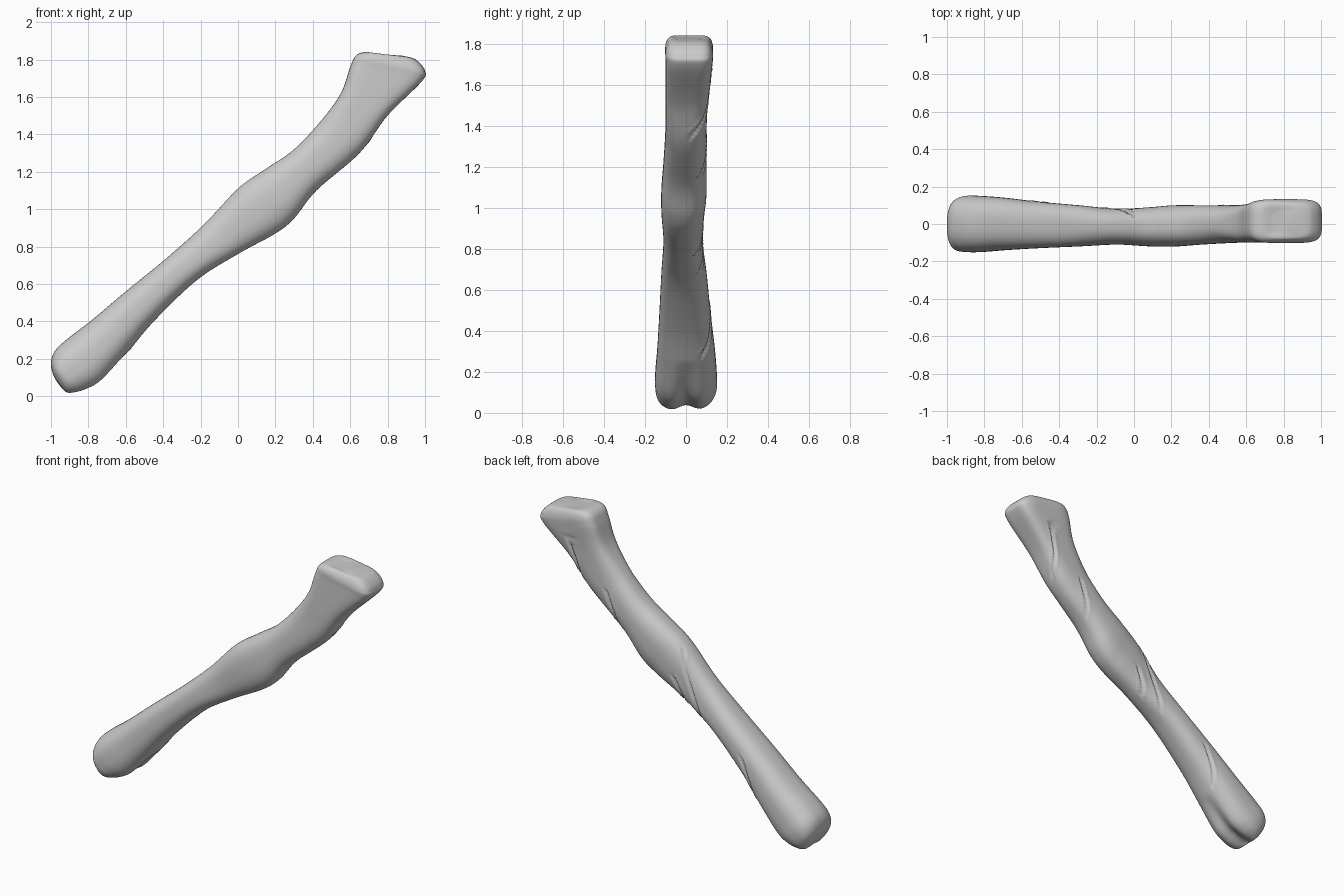
import bpy
import bmesh
from math import cos, sin, pi, exp
from mathutils import Vector
from mathutils.bvhtree import BVHTree
from mathutils.kdtree import KDTree

cube = bpy.data.objects.get("Cube")
if cube:
    bpy.data.objects.remove(cube, do_unlink=True)

AROUND, STEPS = 128, 14

# Cross sections along the bone: upper x, z, lower x, z, front y, back y
SECTIONS = [
    (-.97, .08, -.94, .04, -.03, .03),
    (-.99, .12, -.91, .01, -.1, .09),
    (-1, .18, -.87, .01, -.14, .13),
    (-.98, .24, -.8, .03, -.15, .15),
    (-.92, .3, -.72, .08, -.15, .15),
    (-.79, .4, -.6, .22, -.14, .14),
    (-.6, .56, -.45, .4, -.13, .12),
    (-.38, .74, -.22, .62, -.12, .1),
    (-.18, .92, 0, .76, -.11, .08),
    (0, 1.11, .2, .87, -.12, .09),
    (.14, 1.21, .3, .95, -.12, .1),
    (.3, 1.32, .42, 1.1, -.11, .1),
    (.45, 1.48, .65, 1.3, -.1, .1),
    (.55, 1.62, .8, 1.5, -.1, .11),
    (.6, 1.76, .98, 1.68, -.1, .13),
    (.63, 1.82, 1, 1.74, -.1, .13),
    (.68, 1.84, .95, 1.8, -.08, .11),
    (.74, 1.83, .88, 1.82, -.05, .07),
]

# Start and end of each scratch that winds over the back and under the shaft
SCRATCHES = [
    ((.8, .12, 1.7), (.68, .01, 1.33)),
    ((.52, .1, 1.37), (.44, .05, 1.12)),
    ((0, .03, 1.1), (-.17, .06, .66)),
    ((.04, .09, .92), (-.03, .02, .74)),
    ((-.48, .12, .54), (-.57, .07, .26)),
]


def blend(a, b, c, d, t):
    """Smooth curve through b and c."""
    return b + .5 * t * (c - a + t * (2 * a - 5 * b + 4 * c - d + t * (3 * (b - c) + d - a)))


def signed_power(value, power):
    return abs(value) ** power * (1 if value >= 0 else -1)


def smooth_sections():
    last = len(SECTIONS) - 1
    for i in range(last):
        neighbours = [SECTIONS[min(max(i + k, 0), last)] for k in (-1, 0, 1, 2)]
        for step in range(STEPS):
            yield [blend(*values, step / STEPS) for values in zip(*neighbours)]
    yield SECTIONS[-1]


def ring_points(section):
    upper_x, upper_z, lower_x, lower_z, front, back = section
    upper, lower = Vector((upper_x, 0, upper_z)), Vector((lower_x, 0, lower_z))
    centre, half = (upper + lower) / 2, (upper - lower) / 2
    # The head is squarer than the shaft; the foot has a notch underneath
    squareness = 2.5 + 2 * min(max((upper_z - 1.45) / .3, 0), 1)
    notch = min(.045 * max(0, 1 - lower_z / .25), half.length * .5)
    for k in range(AROUND):
        angle = 2 * pi * k / AROUND
        across = signed_power(cos(angle), 2 / squareness)
        side = signed_power(sin(angle), 2 / squareness)
        y = (front + back) / 2 + (back - front) / 2 * side
        point = centre + half * across + Vector((0, y, 0))
        if across < 0:
            point -= half.normalized() * notch * across * exp(-(y / .05) ** 2)
        yield point


# Bone body lofted through the sections, closed at both ends
bm = bmesh.new()
rings = [[bm.verts.new(point) for point in ring_points(s)] for s in smooth_sections()]
for ring, following in zip(rings, rings[1:]):
    for k in range(AROUND):
        bm.faces.new((ring[k - 1], ring[k], following[k], following[k - 1]))
for ring in (rings[0], rings[-1]):
    pole = bm.verts.new(sum((v.co for v in ring), Vector()) / AROUND)
    for k in range(AROUND):
        bm.faces.new((ring[k - 1], ring[k], pole))
bmesh.ops.recalc_face_normals(bm, faces=bm.faces)
bm.normal_update()

# Lay the scratches on the surface, fading at their ends
surface = BVHTree.FromBMesh(bm)
samples = []
for start, end in SCRATCHES:
    for i in range(81):
        t = i / 80
        bulge = Vector((0, .05 * sin(pi * t), 0))
        point = Vector(start).lerp(Vector(end), t) + bulge
        samples.append((surface.find_nearest(point)[0], min(1, 5 * sin(pi * t))))
nearest = KDTree(len(samples))
for i, (point, strength) in enumerate(samples):
    nearest.insert(point, i)
nearest.balance()

# Carve each scratch as a groove with a slight raised lip
moves = []
for vert in bm.verts:
    point, i, distance = nearest.find(vert.co)
    if distance < .05:
        groove = .013 * exp(-(distance / .007) ** 2)
        lip = .004 * exp(-((distance - .017) / .007) ** 2)
        moves.append((vert, vert.normal * (lip - groove) * samples[i][1]))
for vert, offset in moves:
    vert.co += offset

mesh = bpy.data.meshes.new("bone")
bm.to_mesh(mesh)
bm.free()
for face in mesh.polygons:
    face.use_smooth = True
bone = bpy.data.objects.new("bone", mesh)
bpy.context.collection.objects.link(bone)

# Plain grey material
grey = bpy.data.materials.new("light grey")
grey.use_nodes = True
colour = (.6, .6, .6, 1)
grey.diffuse_color = colour
grey.node_tree.nodes["Principled BSDF"].inputs["Base Color"].default_value = colour
mesh.materials.append(grey)
